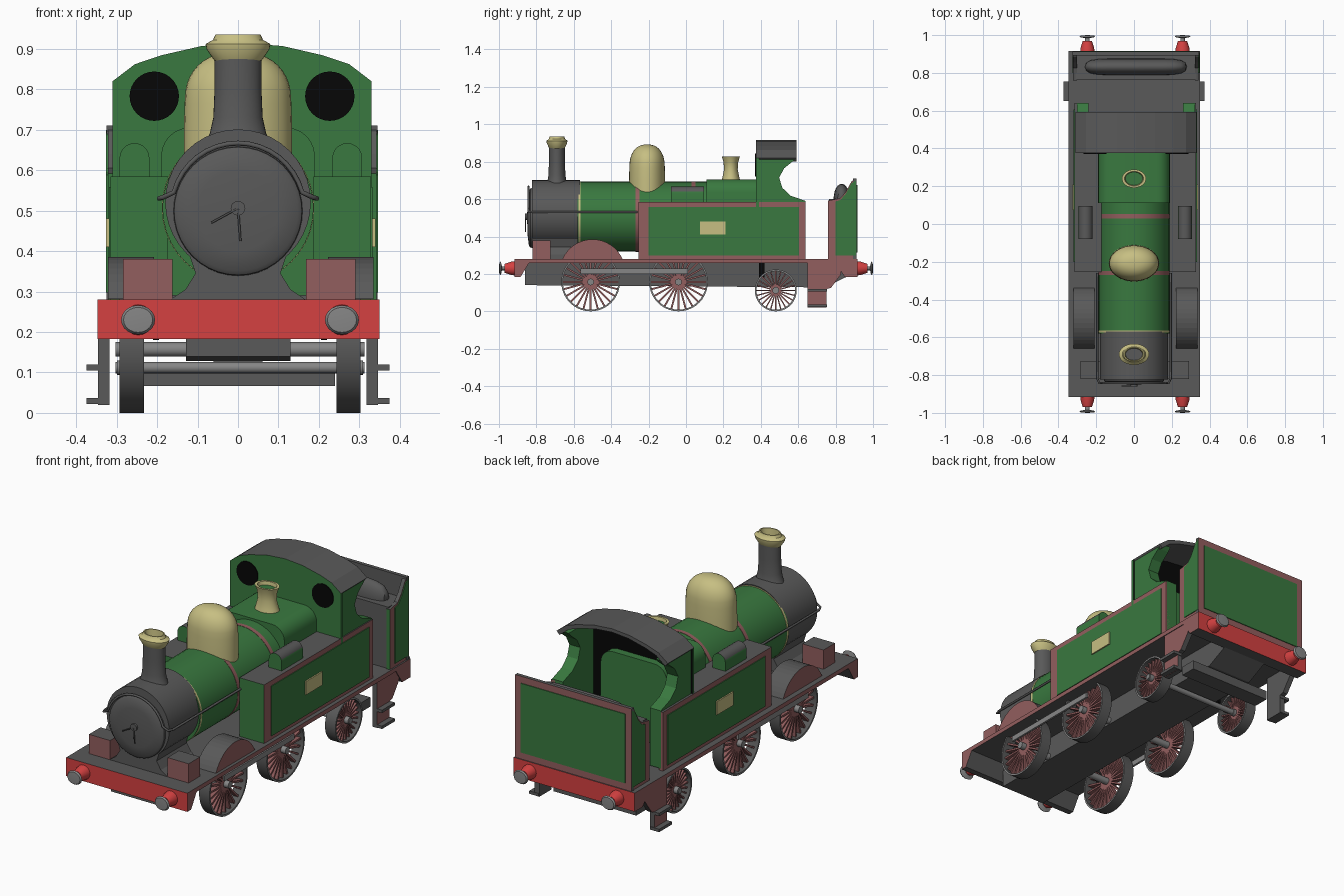
import bpy, bmesh, math
from mathutils import Vector, Matrix

if "Cube" in bpy.data.objects:
    bpy.data.objects.remove(bpy.data.objects["Cube"])

COLOURS = {
    "green": (0.041, 0.19, 0.05), "grey": (0.1, 0.1, 0.1), "dark_grey": (0.075, 0.075, 0.075),
    "black": (0.002, 0.002, 0.002), "maroon_pink": (0.29, 0.112, 0.112), "red": (0.66, 0.053, 0.053),
    "brass": (0.57, 0.52, 0.225), "steel": (0.24, 0.24, 0.24)}
MATS = {}
for n, c in COLOURS.items():
    MATS[n] = bpy.data.materials.new(n)
    MATS[n].diffuse_color = (*c, 1)


def finish(name, bm, mat, rule=None, smooth=False):
    """Turn a bmesh into an object; rule(normal, centre) may return another colour."""
    bmesh.ops.recalc_face_normals(bm, faces=bm.faces[:])
    me = bpy.data.meshes.new(name)
    names = [mat]
    for f in bm.faces:
        c = (rule(f.normal, f.calc_center_median()) if rule else None) or mat
        if c not in names:
            names.append(c)
        f.material_index = names.index(c)
    bm.to_mesh(me)
    bm.free()
    for n in names:
        me.materials.append(MATS[n])
    ob = bpy.data.objects.new(name, me)
    bpy.context.collection.objects.link(ob)
    if smooth:
        bpy.context.view_layer.objects.active = ob
        ob.select_set(True)
        bpy.ops.object.shade_smooth_by_angle(angle=math.radians(35))
        ob.select_set(False)
    return ob


def prism(name, pts, axis, a, b, mat, rule=None, smooth=False):
    """Extrude a 2D outline: (y,z) along x, or (x,z) along y."""
    bm = bmesh.new()
    def to3(p, t):
        return (t, p[0], p[1]) if axis == "x" else (p[0], t, p[1])
    face = bm.faces.new([bm.verts.new(to3(p, a)) for p in pts])
    ext = bmesh.ops.extrude_face_region(bm, geom=[face])
    d = Vector((b - a, 0, 0)) if axis == "x" else Vector((0, b - a, 0))
    bmesh.ops.translate(bm, vec=d, verts=[v for v in ext["geom"] if isinstance(v, bmesh.types.BMVert)])
    return finish(name, bm, mat, rule, smooth)


def box(name, x, y, z, mat, rule=None):
    x = sorted(x)
    return prism(name, [(y[0], z[0]), (y[1], z[0]), (y[1], z[1]), (y[0], z[1])], "x", x[0], x[1], mat, rule)


def lathe(name, prof, loc, axis, mat, scale=(1, 1, 1), seg=32, rule=None, closed=False):
    """Revolve (radius, height) points about z, then turn the result to face an axis."""
    bm = bmesh.new()
    rings = []
    for r, h in prof:
        if r == 0:
            rings.append([bm.verts.new((0, 0, h))] * seg)
        else:
            rings.append([bm.verts.new((r * math.cos(2 * math.pi * i / seg), r * math.sin(2 * math.pi * i / seg), h))
                          for i in range(seg)])
    pairs = list(zip(rings, rings[1:])) + ([(rings[-1], rings[0])] if closed else [])
    for p, q in pairs:
        for i in range(seg):
            j = (i + 1) % seg
            bm.faces.new(list(dict.fromkeys((p[i], p[j], q[j], q[i]))))
    turn = {"z": Matrix(), "x": Matrix.Rotation(math.pi / 2, 4, "Y"), "y": Matrix.Rotation(-math.pi / 2, 4, "X"),
            "-y": Matrix.Rotation(math.pi / 2, 4, "X")}[axis]
    bm.transform(Matrix.Translation(loc) @ turn @ Matrix.Diagonal((*scale, 1)))
    return finish(name, bm, mat, rule, True)


def rod(r, length):
    return [(0, 0), (r, 0), (r, length), (0, length)]


def tube(name, pts, r, mat):
    cu = bpy.data.curves.new(name, "CURVE")
    cu.dimensions, cu.bevel_depth, cu.bevel_resolution = "3D", r, 1
    sp = cu.splines.new("POLY")
    sp.points.add(len(pts) - 1)
    for p, c in zip(sp.points, pts):
        p.co = (*c, 1)
    cu.materials.append(MATS[mat])
    ob = bpy.data.objects.new(name, cu)
    bpy.context.collection.objects.link(ob)
    bpy.context.view_layer.objects.active = ob
    ob.select_set(True)
    bpy.ops.object.convert(target="MESH")
    ob.select_set(False)


def arc(cx, cz, r, a0, a1, n):
    return [(cx + r * math.cos(math.radians(a0 + (a1 - a0) * i / n)),
             cz + r * math.sin(math.radians(a0 + (a1 - a0) * i / n))) for i in range(n + 1)]


def grey_top(n, c):
    return "grey" if n.z > 0.3 else None


# Footplate with deep ends, and frame below
prism("footplate", [(-.917, .28), (-.917, .183), (-.885, .183), (-.84, .258), (.80, .258), (.85, .183), (.917, .183), (.917, .28)],
      "x", -.347, .35, "maroon_pink", lambda n, c: "red" if abs(n.y) > .9 else "grey" if abs(n.z) > .3 else None)
prism("main_frame", [(-.86, .26), (-.86, .14), (.74, .128), (.86, .185), (.86, .26)], "x", -.128, .13, "grey")

# Boiler, smokebox, bands
BZ = .507
lathe("boiler", rod(.187, .70), (0, -.58, BZ), "y", "green", seg=40)
lathe("smokebox", rod(.18, .255), (0, -.823, .521), "y", "grey", seg=40)
lathe("smokebox_door", [(.16, 0), (.158, .012), (.148, .02), (.1, .026), (0, .03)], (0, -.82, .499), "-y", "grey", seg=40)
for nm, y, r, w, m in (("brass_band", -.574, .1885, .011, "brass"), ("front_band", -.27, .1885, .022, "maroon_pink"),
                       ("rear_band", .03, .1885, .022, "maroon_pink")):
    lathe(nm, rod(r, w), (0, y, BZ), "y", m, seg=40)
lathe("door_hub", rod(.018, .018), (0, -.842, .506), "-y", "grey", seg=16)
tube("door_handle_long", [(0, -.858, .506), (.006, -.858, .425)], .003, "dark_grey")
tube("door_handle_short", [(0, -.858, .506), (-.066, -.858, .47)], .003, "dark_grey")
saddle = [(-.167, .28), (-.13, .305), (-.105, .345), (-.13, .42)]
prism("smokebox_saddle", saddle + [(-x, z) for x, z in reversed(saddle)], "y", -.82, -.57, "grey")
rail = [(-.195, -.26, .53), (-.195, -.815, .53), (-.185, -.84, .533)]
rail += [(x, -.843, z) for x, z in arc(0, .503, .164, 165, 90, 8)]
tube("handrail", rail + [(-x, y, z) for x, y, z in reversed(rail[:-1])], .006, "grey")

# Firebox with rounded shoulders
fb = [(.19, .29)] + arc(.12, .635, .07, 0, 90, 6)
prism("firebox", fb + [(-x, z) for x, z in reversed(fb)], "y", .11, .43, "green", smooth=True)

# Chimney, dome, safety valve; the two open tops show a plain floor
def floor_colour(name):
    return lambda n, c: name if n.z > .5 and abs(c.x) < .04 and c.xy.length and n.z > .99 and c.z < FLOOR[name] else None

FLOOR = {"grey": .925, "green": .815}
lathe("chimney", [(.09, .655), (.07, .69), (.061, .73), (.058, .80), (.058, .88)], (0, -.69, 0), "z", "grey", (1, .74, 1))
lathe("chimney_cap", [(.056, .868), (.062, .876), (.078, .90), (.08, .912), (.062, .922), (.056, .935), (.049, .935), (.045, .90), (0, .90)],
      (0, -.69, 0), "z", "brass", (1, .7, 1), rule=floor_colour("grey"))
dome = [(.134, .60), (.134, .70), (.132, .765)] + [(.131 * math.cos(a * math.pi / 20) ** .8, .78 + .112 * math.sin(a * math.pi / 20))
                                                for a in range(1, 10)] + [(0, .892)]
lathe("steam_dome", dome, (0, -.208, 0), "z", "brass", (1, .72, 1))
lathe("safety_valve", [(.065, .70), (.058, .72), (.048, .76), (.052, .80), (.064, .828), (.05, .828), (.046, .81), (0, .81)],
      (0, .24, 0), "z", "brass", (1, .76, 1), rule=floor_colour("green"))

# Cab front, roof and round windows, sitting slightly off the boiler line
CX = .01
half = [(-.32, .82), (-.265, .862), (-.2, .884), (-.1, .907), (0, .915)]
top = [(x + CX, z) for x, z in half + [(-x, z) for x, z in half[-2::-1]]]
prism("cab_front", [(-.32 + CX, .30)] + top + [(.32 + CX, .30)], "y", .375, .39, "green",
      lambda n, c: "black" if n.y > .5 else "grey" if n.z > .3 else None)
under = [(x * .95 + CX * .05, z - .018) for x, z in top]
prism("cab_roof", top + under[::-1], "y", .38, .592, "grey")
for x in (-.207, .227):
    lathe("cab_window", rod(.061, .006), (x, .376, .783), "-y", "black")

cut = [(.575, .805), (.525, .765), (.498, .715), (.515, .66), (.56, .618), (.64, .59)]
for s in (-1, 1):
    X = lambda v: s * v + .007
    B = lambda v: s * v + .01
    # Cab side and tank with framed panel
    prism("cab_side", [(.38, .29), (.38, .825), (.592, .825)] + cut + [(.64, .29)], "x", B(.25), B(.313), "green")
    box("side_tank", (X(.18), X(.322)), (-.255, .385), (.28, .585), "green",
        lambda n, c: "grey" if n.z > .5 else "maroon_pink" if n.x * s > .5 else None)
    box("cab_lower_side", (X(.30), X(.322)), (.385, .64), (.28, .585), "maroon_pink", grey_top)
    box("tank_panel", (X(.32), X(.326)), (-.20, .605), (.298, .558), "green")
    box("name_plate", (X(.32), X(.333)), (.075, .21), (.41, .48), "brass")
    # Tank filler with arched lid
    fil = [(.037, .58)] + arc(0, .63, .037, 0, 180, 10) + [(-.037, .58)]
    prism("tank_filler", [(x + X(.263), z) for x, z in fil], "y", -.08, .095, "green", grey_top, True)
    # Splasher and sandbox
    prism("splasher", arc(-.50, .21, .175, 24, 156, 16), "x", X(.215), X(.328), "maroon_pink",
          lambda n, c: None if abs(n.x) > .5 else "grey")
    box("sandbox", (.003 + s * .165, .003 + s * .287), (-.82, -.725), (.28, .38), "maroon_pink", grey_top)
    # Bunker side with panel
    slope = [(.91, .71), (.885, .695), (.855, .64), (.825, .605), (.76, .592)]
    prism("bunker_side", [(.76, .28), (.91, .28)] + slope, "x", B(.312), B(.332), "grey",
          lambda n, c: "maroon_pink" if n.x * s > .5 else "green" if n.y < -.95 else None)
    prism("bunker_side_panel", [(.80, .298), (.909, .298), (.909, .70), (.885, .685), (.855, .63), (.825, .595), (.80, .588)],
          "x", B(.33), B(.336), "green")
    # Cab steps
    prism("step_hanger", [(.65, .27), (.65, .02), (.752, .02), (.752, .12), (.775, .125), (.83, .20), (.83, .27)],
          "x", s * .318, s * .346, "grey", lambda n, c: "maroon_pink" if n.x * s > .5 else None)
    for z in (.022, .105):
        box("step_tread", (s * .32, s * .374), (.65, .755), (z, z + .015), "grey")
    # Coupling rod
    box("coupling_rod", (.005 + s * .303, .005 + s * .314), (-.565, .01), (.2, .228), "steel")
    box("trailing_guard", (.005 + s * .20, .005 + s * .215), (.39, .42), (.18, .26), "black")
    # Buffers, both ends
    for e, ax in ((-1, "-y"), (1, "y")):
        loc = (.005 + s * .252, e * .912, .23)
        lathe("buffer_shank", [(0, 0), (.038, 0), (.036, .02), (.024, .058), (0, .058)], loc, ax, "red", seg=20)
        lathe("buffer_head", [(0, .05), (.012, .05), (.012, .072), (.042, .078), (.036, .086), (0, .088)],
              loc, ax, "steel", (1, .86, 1), 20)
    # Wheels with wedge spokes
    for y, R in ((-.51, .157), (-.04, .157), (.48, .112)):
        hub = (.005 + s * .268, y, R)
        lathe("wheel_tyre", [(R, -.03), (R, .03), (R - .009, .03), (R - .009, -.03)], hub, "x", "grey", seg=40, closed=True,
              rule=lambda n, c: "steel" if abs(n.x) > .5 else None)
        lathe("wheel_hub", [(0, -.03), (.018, -.03), (.018, .036), (0, .036)], hub, "x", "steel", (1, 1, s), 16)
        bm = bmesh.new()
        for k in range(24):
            m = Matrix.Translation(hub) @ Matrix.Rotation(2 * math.pi * k / 24, 4, "X") @ \
                Matrix.Translation((0, 0, R / 2)) @ Matrix.Diagonal((.026, .0095 * R / .157, R - .012, 1))
            bmesh.ops.create_cube(bm, size=1, matrix=m)
        finish("wheel_spokes", bm, "maroon_pink")

# Axles and rear cross beam
for y, z, r in ((-.51, .157, .018), (-.04, .157, .018), (.48, .112, .014)):
    lathe("axle", rod(r, .616), (-.303, y, z), "x", "steel", seg=16)
box("rear_cross_beam", (-.235, .24), (.66, .745), (.067, .115), "grey")
box("cross_beam_hanger", (-.06, .06), (.68, .725), (.10, .15), "grey")

# Bunker body, rear plate with framed panel, coal
box("bunker_body", (-.31, .33), (.765, .90), (.28, .60), "grey")
box("bunker_rear", (-.325, .345), (.893, .912), (.28, .71), "grey", lambda n, c: "maroon_pink" if n.y > .5 else None)
box("bunker_rear_panel", (-.29, .31), (.91, .916), (.315, .675), "green")
heap = [(0, -.27), (.5, -.262), (.8, -.24), (.95, -.2), (1, -.15)]
lathe("coal_heap", heap + [(r, -h) for r, h in reversed(heap)], (.01, .832, .60), "x", "grey", (.082, .043, 1), 24)

for m in bpy.data.materials:
    if m.users and not m.is_grease_pencil:
        m.use_nodes = True
        m.node_tree.nodes["Principled BSDF"].inputs["Base Color"].default_value = m.diffuse_color
